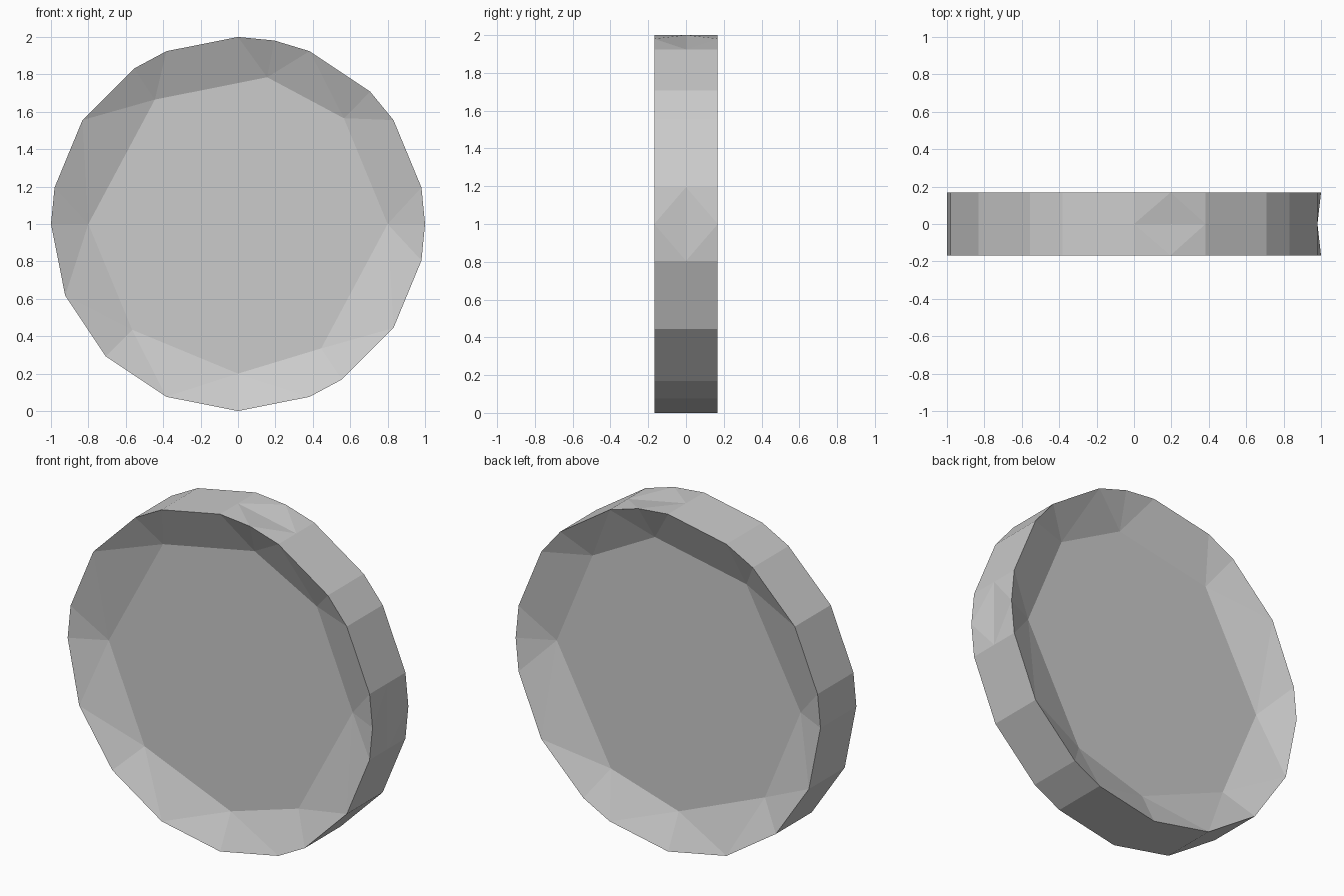
import bpy
import bmesh
from math import cos, sin, tau

cube = bpy.data.objects.get("Cube")
if cube:
    bpy.data.objects.remove(cube)

HALF_WIDTH = 0.168   # rim edge distance from the middle plane
FLOOR = 0.068        # recessed face distance from the middle plane
SEGMENTS = 32        # angular steps that the corners snap to

# Angular steps kept in the faceted outlines
RIM = [0, 1, 3, 4, 6, 7, 8, 10, 11, 13, 15, 16, 18, 20, 22, 24, 26, 27, 29, 31]
FACE = [0, 4, 7, 11, 16, 20, 24, 27]
PIVOTS = [3, 6, 10, 13, 18, 22, 26, 29]   # rim corner facing each recess edge
CHIPS = {0, 7}                            # corners cut away on the middle line

bm = bmesh.new()


def corner(step, radius, y):
    a = tau * step / SEGMENTS
    return bm.verts.new((radius * cos(a), y, 1 + radius * sin(a)))


rim = {s: corner(s, 1, -HALF_WIDTH) for s in RIM}
middle = {s: corner(s, 1, 0) for s in RIM if s not in CHIPS}
recess = [corner(s, 0.8, -FLOOR) for s in FACE]

# Recessed flat face and the bevel triangles along its edges
bm.faces.new(recess)
for i, step in enumerate(PIVOTS):
    bm.faces.new((recess[(i + 1) % len(recess)], recess[i], rim[step]))

for i, s in enumerate(RIM):
    n = RIM[(i + 1) % len(RIM)]
    # Bevel fan from the nearest recess corner
    owner = sum(p <= s for p in PIVOTS) % len(recess)
    bm.faces.new((recess[owner], rim[s], rim[n]))
    # Outer tread
    bm.faces.new([rim[n], rim[s]] + [middle[k] for k in (s, n) if k in middle])
    # Chipped facet where the middle corner is missing
    if s in CHIPS:
        bm.faces.new((rim[s], middle[RIM[i - 1]], middle[n]))

mesh = bpy.data.meshes.new("disc")
bm.to_mesh(mesh)
bm.free()
disc = bpy.data.objects.new("disc", mesh)
bpy.context.collection.objects.link(disc)

# The back half mirrors the front half
mirror = disc.modifiers.new("back_half", 'MIRROR')
mirror.use_axis = (False, True, False)
mirror.use_clip = True

# Plain grey stone
grey = bpy.data.materials.new("light_grey")
grey.use_nodes = True
colour = (0.6, 0.6, 0.6, 1)
grey.diffuse_color = colour
grey.node_tree.nodes["Principled BSDF"].inputs["Base Color"].default_value = colour
mesh.materials.append(grey)
